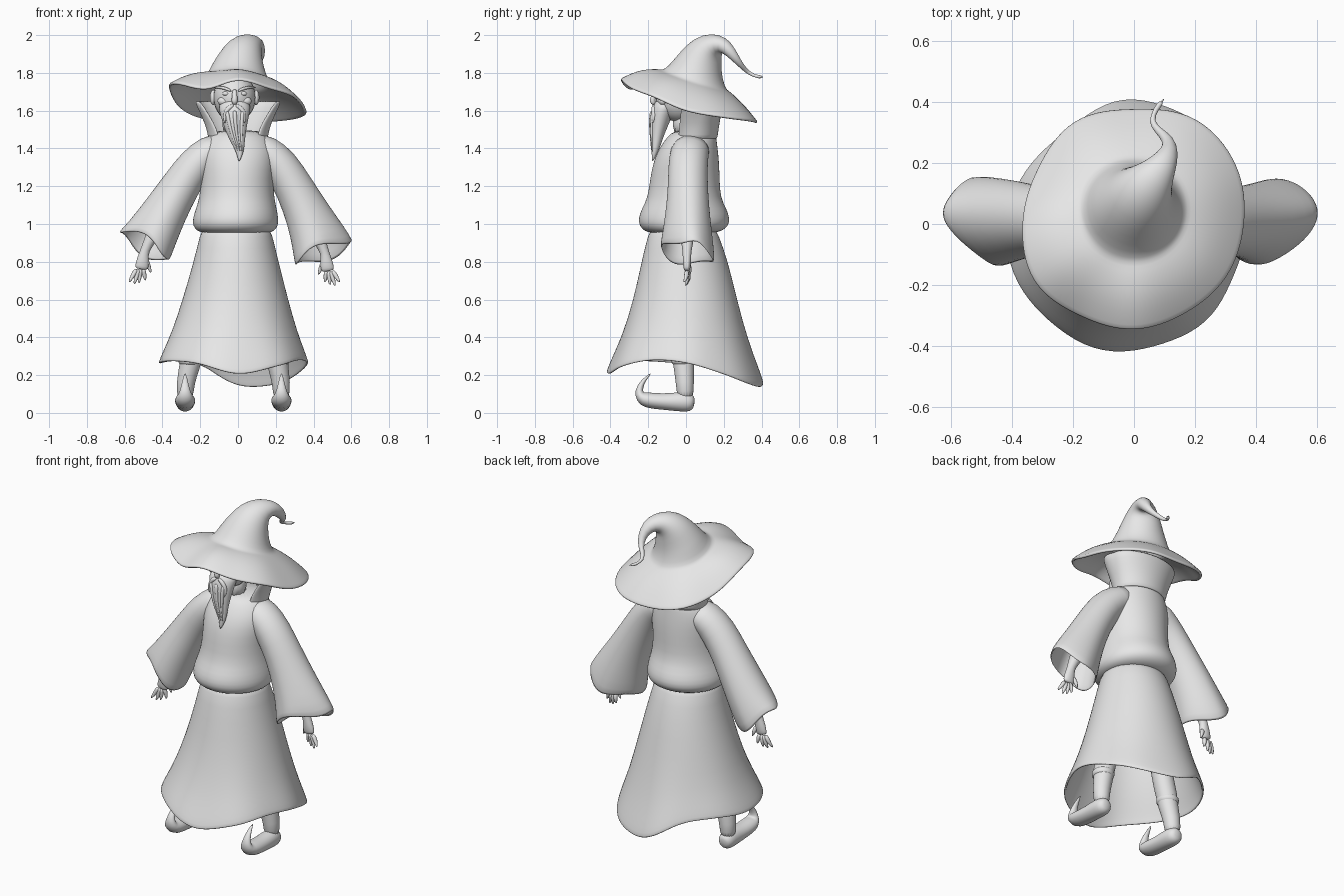
import bpy, bmesh
from math import sin, cos, pi, radians
from mathutils import Vector, Matrix

if "Cube" in bpy.data.objects:
    bpy.data.objects.remove(bpy.data.objects["Cube"])

grey = bpy.data.materials.new("plain grey")
grey.use_nodes = True
COLOUR = (0.8, 0.8, 0.8, 1)
grey.diffuse_color = COLOUR
grey.node_tree.nodes["Principled BSDF"].inputs["Base Color"].default_value = COLOUR


def finish(name, bm, thick=0, smooth=1):
    bmesh.ops.recalc_face_normals(bm, faces=bm.faces)
    mesh = bpy.data.meshes.new(name)
    bm.to_mesh(mesh)
    bm.free()
    mesh.materials.append(grey)
    mesh.polygons.foreach_set("use_smooth", [True] * len(mesh.polygons))
    ob = bpy.data.objects.new(name, mesh)
    bpy.context.collection.objects.link(ob)
    if thick:
        mod = ob.modifiers.new("thickness", "SOLIDIFY")
        mod.thickness, mod.offset = thick, -1
    if smooth:
        ob.modifiers.new("smooth", "SUBSURF").levels = smooth
        ob.modifiers["smooth"].render_levels = smooth
    return ob


def loft(name, rings, closed=True, caps=(True, True), thick=0):
    """Skin a list of equal-length rings of points."""
    bm = bmesh.new()
    rows = [[bm.verts.new(p) for p in ring] for ring in rings]
    n = len(rows[0])
    for a, b in zip(rows, rows[1:]):
        for i in range(n if closed else n - 1):
            j = (i + 1) % n
            bm.faces.new((a[i], a[j], b[j], b[i]))
    for row, cap in zip((rows[0], rows[-1]), caps):
        if cap and closed:
            bm.faces.new(row)
    return finish(name, bm, thick)


def sweep(path, ref=(1, 0, 0), n=16):
    """Elliptical rings along a path of (x, y, z, radius along ref, radius across)."""
    pts = [Vector(p[:3]) for p in path]
    rings = []
    for k, p in enumerate(path):
        t = (pts[min(k + 1, len(pts) - 1)] - pts[max(k - 1, 0)]).normalized()
        u = Vector(ref)
        u = (u - t * u.dot(t)).normalized()
        v = t.cross(u)
        ra, rb = p[3], p[-1]
        rings.append([pts[k] + u * cos(a) * ra + v * sin(a) * rb
                      for a in (2 * pi * i / n for i in range(n))])
    return rings


def tube(name, path, ref=(1, 0, 0), n=12):
    return loft(name, sweep(path, ref, n))


def ellipse(cx, cy, z, rx, ry, n=32, start=0, end=360):
    span = radians(end - start)
    steps = n if end - start == 360 else n - 1
    return [Vector((cx + rx * cos(a), cy + ry * sin(a), z))
            for a in (radians(start) + span * i / steps for i in range(n))]


def around(values, a):
    """Smooth lookup of values spaced evenly round a circle, starting at +x."""
    n = len(values)
    s = a / (2 * pi) * n
    i, f = int(s), s - int(s)
    p, q, r, t = (values[(i + k) % n] for k in (-1, 0, 1, 2))
    return q + f * ((r - p) / 2 + f * (p - 2.5 * q + 2 * r - t / 2 + f * (3 * (q - r) + t - p) / 2))


def ball(name, at, size):
    bm = bmesh.new()
    bmesh.ops.create_uvsphere(bm, u_segments=24, v_segments=16, radius=1,
                              matrix=Matrix.LocRotScale(Vector(at), None, Vector(size)))
    return finish(name, bm, smooth=0)


# Skirt: flared, with soft folds and an uneven hem dipping at the back
HEM_HEIGHT = [.265, .21, .15, .145, .25, .275, .262, .275, .262, .205, .245, .28]
HEM_RADIUS = [.37, .38, .395, .413, .385, .39, .425, .425, .43, .418, .4, .375]
skirt = [ellipse(cx, cy, z, rx, ry, 40) for z, cx, cy, rx, ry in [
    (1, -.01, -.015, .17, .16), (.95, -.01, -.015, .19, .185),
    (.8, -.01, -.006, .225, .23), (.6, -.014, -.004, .28, .274)]]
waist = skirt[-1]
for drop, flare in ((.5, .44), (.8, .8), (.96, .98), (1, 1)):
    ring = []
    for i, p in enumerate(waist):
        a = 2 * pi * i / len(waist)
        r = around(HEM_RADIUS, a) * (1 + .012 * cos(7 * a))
        edge = Vector((r * cos(a), r * sin(a), 0))
        ring.append(p.lerp(edge, flare))
        ring[-1].z = p.z + (around(HEM_HEIGHT, a) - p.z) * drop
    skirt.append(ring)
loft("skirt", skirt, caps=(True, False), thick=.012)

# Blouse pulled in above a bulging belt line
loft("robe_top", [ellipse(cx, cy, z, rx, ry) for z, cx, cy, rx, ry in [
    (.95, -.01, -.02, .17, .165), (.962, -.013, -.015, .205, .205),
    (.99, -.013, -.011, .227, .238), (1.03, -.013, -.01, .228, .243),
    (1.08, -.009, -.01, .215, .226), (1.14, -.006, -.01, .198, .192),
    (1.24, -.004, -.006, .19, .185), (1.34, 0, .002, .2, .173),
    (1.41, 0, .015, .19, .152), (1.46, 0, .03, .16, .13),
    (1.5, 0, .045, .12, .108)]])

# Standing collar, nearly upright at the back, its open front spread into lapels
collar = []
for z, cy, rx, ry, spread in [(1.45, .045, .145, .108, 0), (1.5, .05, .15, .108, .005),
                              (1.58, .06, .178, .112, .04), (1.655, .07, .205, .115, .08)]:
    ring = ellipse(0, cy, z, rx, ry, 28, -48, 228)
    for p in ring:
        front = max(0, (cy - p.y) / ry)
        p.x += (1 if p.x > 0 else -1) * spread * front
    collar.append(ring)
loft("collar", collar, closed=False, thick=.014)


# Wide sleeves with wavy cuffs, arms and hands
def arm(side, s, sleeve, wrist, tips):
    rings = sweep(sleeve, (0, 1, 0), 24)
    flow = (Vector(sleeve[-1][:3]) - Vector(sleeve[-2][:3])).normalized()
    for k, ring in enumerate(rings):
        w = (k / (len(rings) - 1)) ** 3
        for i, p in enumerate(ring):
            a = 2 * pi * i / 24
            outward = s * sin(a)
            p.y = p.y * (1 - .3 * w * max(0, outward)) + .03 * w * outward
            p += flow * w * (.018 * sin(3 * a + 1) + .035 * cos(a))
    loft(side + "_sleeve", rings, caps=(True, False), thick=.012)
    w = Vector(wrist)
    elbow = Vector(sleeve[-3][:3])
    knuckle = w + Vector((tips[2][0] - w.x, 0, tips[2][1] - w.z)) * .5
    tube(side + "_hand", [(*elbow, .05), (*w.lerp(elbow, .3), .035), (*w, .022),
                          (*w.lerp(knuckle, .5), .024, .033), (*knuckle, .019, .038),
                          (*w.lerp(knuckle, 1.15), .012, .03)], (0, 1, 0))
    for i, (x, z) in enumerate(tips):
        tip = Vector((x, .02 - .008 * i, z))
        base = (w.lerp(knuckle, .45) if i == 0 else knuckle).lerp(tip, .1)
        base.x += (tip.x - base.x) * .3
        mid = base.lerp(tip, .55) + Vector((0, .008, 0))
        tube(f"{side}_finger_{i}", [(*base, .015), (*mid, .013), (*tip, .005)], (0, 1, 0), 8)


arm("left", 1, [(.08, .03, 1.405, .1, .08), (.15, .02, 1.385, .102, .09),
                (.225, .01, 1.315, .105, .098), (.3, .01, 1.19, .106, .102),
                (.375, .01, 1.04, .12, .122), (.43, .01, .915, .138, .152),
                (.455, .01, .845, .145, .168)],
    (.46, .005, .85), [(.425, .73), (.46, .69), (.488, .675), (.515, .67), (.54, .69)])
arm("right", -1, [(-.08, .03, 1.405, .1, .08), (-.15, .02, 1.385, .102, .09),
                  (-.225, .01, 1.315, .105, .098), (-.3, .015, 1.21, .108, .102),
                  (-.385, .015, 1.07, .13, .118), (-.46, .012, .94, .147, .14),
                  (-.497, .01, .882, .15, .156)],
    (-.495, .005, .86), [(-.46, .74), (-.49, .7), (-.525, .685), (-.55, .68), (-.578, .69)])

# Legs and curled-toe shoes
for side, foot_x, top_x in (("left", .23, .17), ("right", -.28, -.2)):
    mid_x = (foot_x * 2 + top_x) / 3
    tube(side + "_leg", [(top_x, 0, .55, .06), (top_x, -.01, .45, .062), (mid_x, -.014, .29, .06),
                         (mid_x, -.012, .25, .056), (foot_x, -.006, .16, .048),
                         (foot_x, -.002, .06, .045)], n=16)
    tube(side + "_trouser_cuff", [(mid_x, -.014, .3, .05), (mid_x, -.014, .29, .066),
                                  (mid_x, -.014, .26, .064), (mid_x, -.014, .25, .045)], n=16)
    tube(side + "_shoe", [(foot_x, y, z, rx, rz) for y, z, rx, rz in [
        (.045, .05, .02, .025), (.03, .052, .045, .045), (-.01, .06, .052, .056),
        (-.09, .058, .052, .045), (-.17, .063, .056, .043), (-.228, .072, .052, .042),
        (-.252, .1, .034, .025), (-.243, .14, .021, .017), (-.222, .175, .014, .01),
        (-.185, .21, .003, .003)]], n=16)

# Head and face
FACE_X = -.018
ball("head", (FACE_X, -.035, 1.67), (.112, .125, .13))
tube("neck", [(FACE_X, 0, 1.44, .075), (FACE_X, -.01, 1.62, .07)])
tube("nose", [(FACE_X, -.15, 1.715, .012), (FACE_X, -.168, 1.68, .014),
              (FACE_X, -.182, 1.65, .018), (FACE_X, -.165, 1.632, .012)])
for side, s in (("left", 1), ("right", -1)):
    def at(dx, y, z, *r):
        return (FACE_X + s * dx, y, z, *r)
    ball(side + "_eye", at(.045, -.138, 1.69), (.02, .014, .012))
    ball(side + "_ear", at(.113, -.03, 1.67), (.018, .025, .04))
    ball(side + "_cheek", at(.055, -.12, 1.65), (.035, .025, .025))
    tube(side + "_brow", [at(.015, -.16, 1.702, .007), at(.05, -.15, 1.72, .01),
                          at(.09, -.113, 1.725, .007), at(.115, -.09, 1.722, .003)], (0, 0, 1), 8)
    tube(side + "_moustache", [at(.003, -.168, 1.63, .01), at(.035, -.172, 1.615, .015),
                               at(.057, -.168, 1.575, .012), at(.05, -.178, 1.53, .004)],
         (0, 1, 0), 8)

# Beard with shallow locks
beard = [(FACE_X, -.1, 1.65, .085, .05), (FACE_X, -.125, 1.605, .086, .06),
         (-.015, -.138, 1.55, .07, .054), (-.01, -.15, 1.49, .055, .04),
         (.001, -.158, 1.43, .036, .028), (.012, -.165, 1.38, .02, .017),
         (.005, -.178, 1.33, .003, .003)]
tube("beard", beard, n=16)
for k, off in enumerate((-.5, 0, .5)):
    tube(f"beard_lock_{k}", [(x + off * rx, y - .9 * rb * (1 - off * off) ** .5, z, rx * .16)
                             for x, y, z, rx, rb in beard[1:-1]], n=8)

# Pointed hat: tilted wavy brim blending into a crooked, drooping cone
BRIM_HEIGHT = [1.605, 1.57, 1.55, 1.54, 1.565, 1.625, 1.725, 1.75, 1.72, 1.77, 1.725, 1.68]
BRIM_RADIUS = [.364, .39, .402, .38, .392, .367, .369, .38, .352, .349, .34, .352]
N = 48
crown = sweep([(.005, .062, 1.815, .146, .14), (.015, .08, 1.865, .123, .118),
               (.033, .112, 1.92, .1, .096), (.062, .152, 1.952, .072, .064),
               (.095, .195, 1.952, .047, .042), (.118, .235, 1.913, .03), (.115, .275, 1.86, .018),
               (.08, .305, 1.825, .012), (.055, .335, 1.797, .01), (.07, .375, 1.78, .007),
               (.1, .412, 1.778, .002)], n=N)
brim = []
for t in (1, .95, .75, .5, .25, .1, 0):
    ring = []
    for i in range(N):
        a = 2 * pi * i / N
        c, s = cos(a), sin(a)
        inner = Vector((.166 * c, .048 + .162 * s, 1.765 - .015 * c - .05 * s))
        r = around(BRIM_RADIUS, a)
        p = inner.lerp(Vector((r * c, r * s, around(BRIM_HEIGHT, a))), t)
        p.z += .025 * sin(pi * t) * (.8 - .2 * s)
        ring.append(p)
    brim.append(ring)
loft("hat", brim + crown, caps=(False, True), thick=.016)
